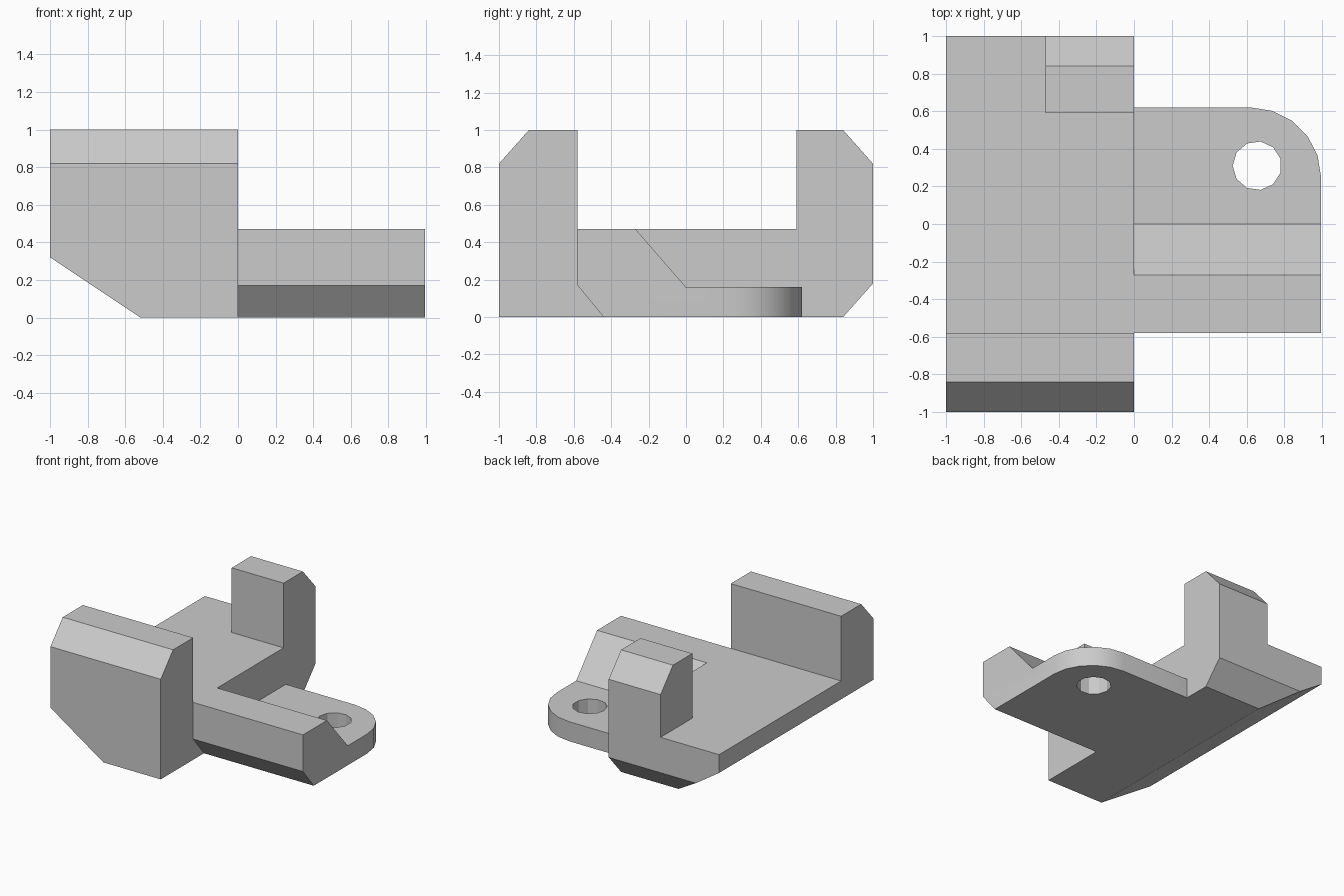
import bpy, bmesh
from math import pi, sin, cos, radians
from mathutils import Vector, Matrix

cube = bpy.data.objects.get("Cube")
if cube:
    bpy.data.objects.remove(cube, do_unlink=True)

grey = bpy.data.materials.new("plain grey")
grey.use_nodes = True
grey.diffuse_color = (0.6, 0.6, 0.6, 1)
grey.node_tree.nodes["Principled BSDF"].inputs["Base Color"].default_value = (0.6, 0.6, 0.6, 1)


def prism(name, points, offset, chamfer=None):
    """Extrude a closed outline by offset, optionally slicing off one side."""
    bm = bmesh.new()
    face = bm.faces.new([bm.verts.new(p) for p in points])
    ext = bmesh.ops.extrude_face_region(bm, geom=[face], use_keep_orig=True)
    moved = [v for v in ext["geom"] if isinstance(v, bmesh.types.BMVert)]
    bmesh.ops.translate(bm, verts=moved, vec=offset)
    if chamfer:
        point, normal = chamfer
        cut = bmesh.ops.bisect_plane(bm, geom=bm.verts[:] + bm.edges[:] + bm.faces[:],
                                     plane_co=point, plane_no=normal, clear_outer=True)
        edges = [e for e in cut["geom_cut"] if isinstance(e, bmesh.types.BMEdge)]
        bmesh.ops.holes_fill(bm, edges=edges, sides=0)
    bmesh.ops.recalc_face_normals(bm, faces=bm.faces)
    mesh = bpy.data.meshes.new(name)
    bm.to_mesh(mesh)
    bm.free()
    mesh.materials.append(grey)
    obj = bpy.data.objects.new(name, mesh)
    bpy.context.collection.objects.link(obj)
    return obj


def side_prism(name, profile, x0, x1, chamfer=None):
    return prism(name, [(x0, y, z) for y, z in profile], (x1 - x0, 0, 0), chamfer)


def combine(target, tool, operation):
    """Apply a boolean and discard the tool."""
    bpy.context.view_layer.objects.active = target
    mod = target.modifiers.new(operation, "BOOLEAN")
    mod.operation, mod.object, mod.solver = operation, tool, "EXACT"
    bpy.ops.object.modifier_apply(modifier=mod.name)
    bpy.data.objects.remove(tool, do_unlink=True)


# Floor plate and tall front wall, with the lower outer edge sliced off
body = side_prism("clip_bracket",
                  [(-1, 0), (0.84, 0), (1, 0.18), (1, 0.47), (-0.58, 0.47),
                   (-0.58, 1), (-0.84, 1), (-1, 0.82)],
                  -1, 0, (Vector((-0.52, 0, 0)), Vector((-0.32, 0, -0.48))))

# Rear post
post = side_prism("rear_post",
                  [(0.59, 0.3), (1, 0.3), (1, 0.82), (0.84, 1), (0.59, 1)], -0.47, 0)

# Side tab with a raised front rail
tab = side_prism("side_tab",
                 [(-0.58, 0.17), (-0.44, 0), (0.62, 0), (0.62, 0.16), (0, 0.16),
                  (-0.27, 0.47), (-0.58, 0.47)], -0.1, 0.995)

# Rounded outer corner of the tab
arc = [(0.62 + 0.375 * sin(radians(a)), 0.25 + 0.37 * cos(radians(a)), -0.1)
       for a in range(0, 91, 18)]
corner = prism("corner_cutter", arc + [(1.2, 0.25, -0.1), (1.2, 0.8, -0.1), (0.62, 0.8, -0.1)],
               (0, 0, 0.4))
combine(tab, corner, "DIFFERENCE")

# Eleven-sided screw hole
ring = [(0.655 - 0.13 * cos(2 * pi * i / 11), 0.31 + 0.13 * sin(2 * pi * i / 11), -0.1)
        for i in range(11)]
combine(tab, prism("hole_cutter", ring, (0, 0, 0.4)), "DIFFERENCE")

# Join into one solid and merge coplanar faces
combine(body, post, "UNION")
combine(body, tab, "UNION")
bm = bmesh.new()
bm.from_mesh(body.data)
bmesh.ops.remove_doubles(bm, verts=bm.verts, dist=0.0005)
bmesh.ops.dissolve_limit(bm, angle_limit=radians(1), verts=bm.verts, edges=bm.edges)
bm.to_mesh(body.data)
bm.free()

# Soft shading on the rounded corner only
bpy.ops.object.select_all(action="DESELECT")
body.select_set(True)
bpy.context.view_layer.objects.active = body
bpy.ops.object.shade_smooth_by_angle(angle=radians(30))
